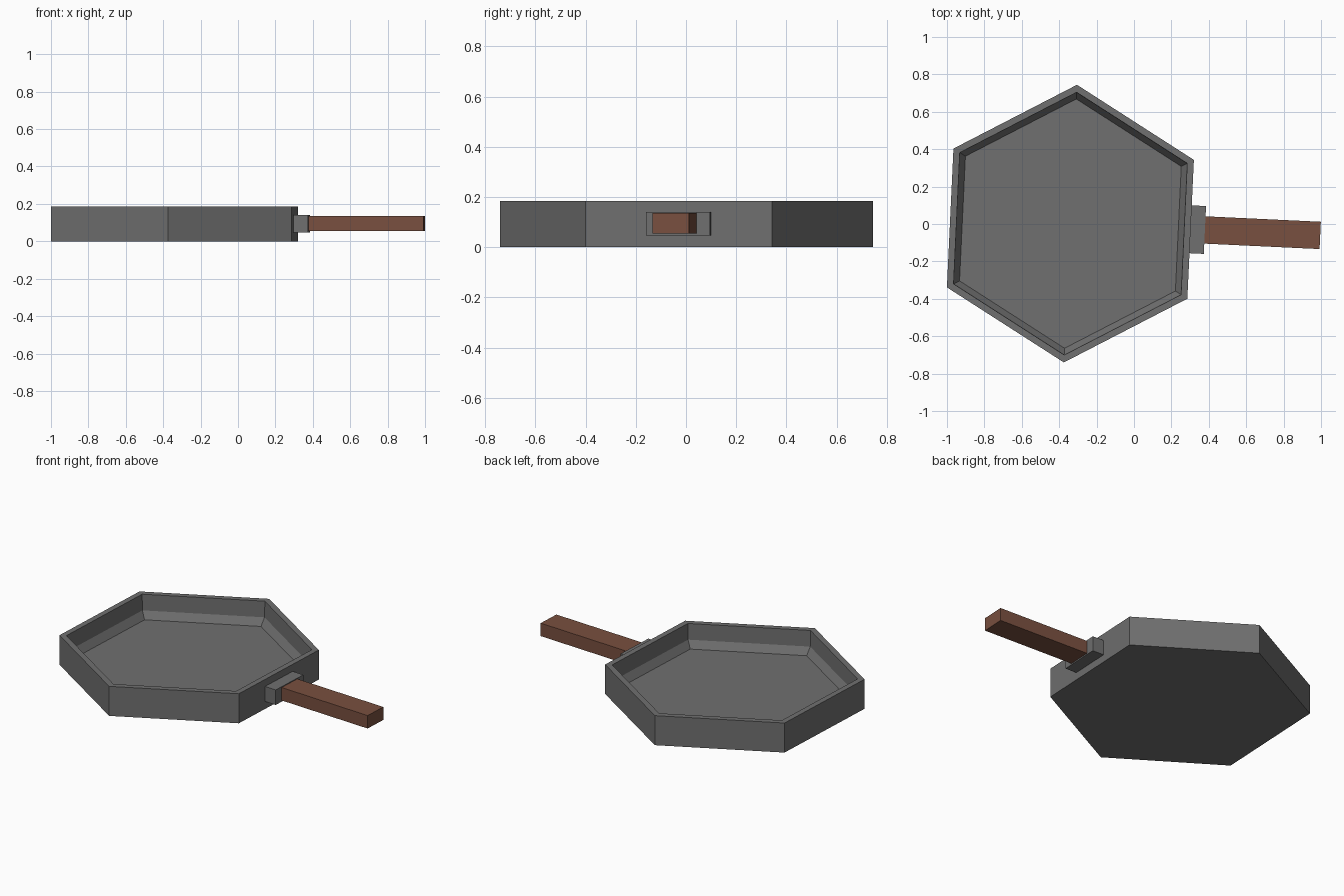
import bpy, bmesh
from math import radians, cos, sin
from mathutils import Matrix

cube = bpy.data.objects.get("Cube")
if cube:
    bpy.data.objects.remove(cube, do_unlink=True)


def make_material(name, color):
    mat = bpy.data.materials.new(name)
    mat.use_nodes = True
    mat.diffuse_color = color
    bsdf = next(n for n in mat.node_tree.nodes if n.type == "BSDF_PRINCIPLED")
    bsdf.inputs["Base Color"].default_value = color
    bsdf.inputs["Roughness"].default_value = 0.8
    return mat


IRON = make_material("iron_grey", (0.16, 0.16, 0.16, 1))
WOOD = make_material("brown_wood", (0.19, 0.08, 0.05, 1))

# The whole pan is turned slightly, with the handle along its local x axis
PLACE = Matrix.Translation((-0.34, 0.002, 0)) @ Matrix.Rotation(radians(-2.7), 4, "Z")


def add_object(name, bm, mat):
    bmesh.ops.recalc_face_normals(bm, faces=bm.faces)
    mesh = bpy.data.meshes.new(name)
    bm.to_mesh(mesh)
    bm.free()
    mesh.materials.append(mat)
    obj = bpy.data.objects.new(name, mesh)
    obj.matrix_world = PLACE
    bpy.context.collection.objects.link(obj)
    return obj


def add_box(name, x, y, z, mat):
    bm = bmesh.new()
    bmesh.ops.create_cube(bm, size=1)
    for v in bm.verts:
        v.co = [lo + (c + 0.5) * (hi - lo) for c, (lo, hi) in zip(v.co, (x, y, z))]
    return add_object(name, bm, mat)


# Hexagonal pan: rings of (radius, height) from the base, over the rim, to the floor
SIDES = 6
PROFILE = [(0.743, 0), (0.743, 0.185), (0.703, 0.185), (0.70, 0.085), (0.667, 0.04)]
bm = bmesh.new()
rings = []
for r, z in PROFILE:
    angles = [radians(30 + 360 / SIDES * i) for i in range(SIDES)]
    rings.append([bm.verts.new((r * cos(a), r * sin(a), z)) for a in angles])
for low, high in zip(rings, rings[1:]):
    for i in range(SIDES):
        j = (i + 1) % SIDES
        bm.faces.new((low[i], low[j], high[j], high[i]))
bm.faces.new(rings[0])
bm.faces.new(rings[-1])
add_object("pan", bm, IRON)

# Bracket and wooden handle
add_box("handle_bracket", (0.635, 0.72), (-0.128, 0.128), (0.047, 0.141), IRON)
add_box("handle", (0.71, 1.337), (-0.073, 0.073), (0.055, 0.136), WOOD)
